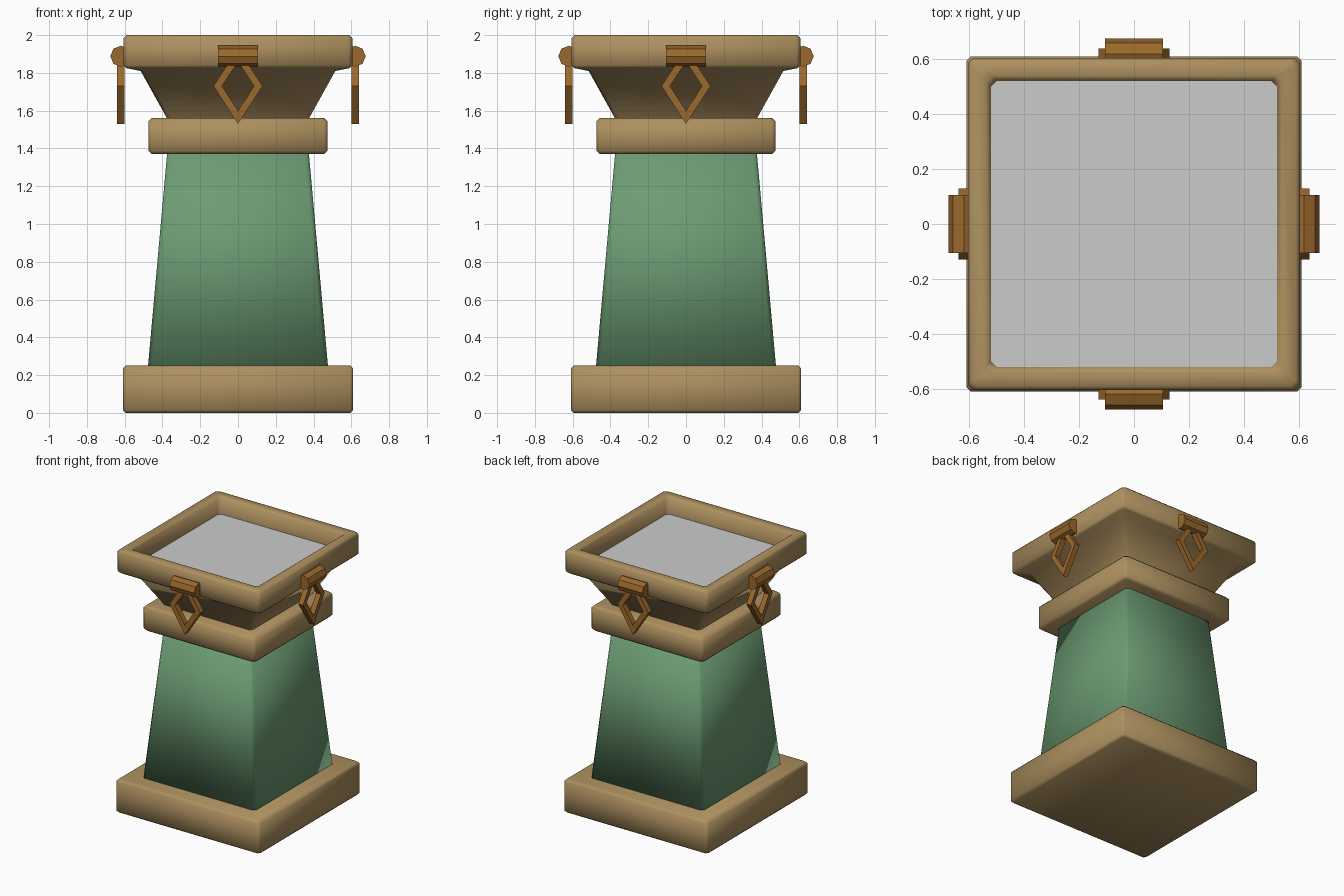
import bpy, bmesh
from math import pi, cos, sin
from mathutils import Matrix

if "Cube" in bpy.data.objects:
    bpy.data.objects.remove(bpy.data.objects["Cube"])


def material(name, rgb):
    m = bpy.data.materials.new(name)
    m.diffuse_color = (*rgb, 1)
    m.use_nodes = True
    m.node_tree.nodes["Principled BSDF"].inputs["Base Color"].default_value = m.diffuse_color
    return m


TAN = material("tan_stone", (0.42, 0.28, 0.115))
GREEN = material("green_stone", (0.15, 0.33, 0.17))
BRONZE = material("bronze", (0.33, 0.14, 0.025))


def finish(name, bm, mat, smooth=False):
    bmesh.ops.recalc_face_normals(bm, faces=bm.faces)
    me = bpy.data.meshes.new(name)
    bm.to_mesh(me)
    bm.free()
    if mat:
        me.materials.append(mat)
    for p in me.polygons:
        p.use_smooth = smooth
    ob = bpy.data.objects.new(name, me)
    bpy.context.collection.objects.link(ob)
    return ob


def square_ring(bm, h, z, c):
    """Square of half-width h with corners chamfered by c."""
    pts = [(h, -h + c), (h, h - c), (h - c, h), (-h + c, h),
           (-h, h - c), (-h, -h + c), (-h + c, -h), (h - c, -h)]
    return [bm.verts.new((x, y, z)) for x, y in pts]


def loft(name, profile, mat, chamfer=0.02, caps=True):
    """Stack chamfered squares given as (half-width, height)."""
    bm = bmesh.new()
    rings = [square_ring(bm, h, z, chamfer) for h, z in profile]
    for a, b in zip(rings, rings[1:]):
        for i in range(8):
            j = (i + 1) % 8
            bm.faces.new((a[i], a[j], b[j], b[i]))
    if caps:
        bm.faces.new(rings[0][::-1])
        bm.faces.new(rings[-1])
    return finish(name, bm, mat, True)


def slab(name, h, z0, z1, mat, b):
    return loft(name, [(h - b, z0), (h, z0 + b), (h, z1 - b), (h - b, z1)], mat, b)


# Plinth, tapered column and collar
slab("base_plinth", 0.61, 0.0, 0.25, TAN, 0.015)
loft("column", [(0.477, 0.24), (0.373, 1.40)], GREEN, 0.02)
slab("collar", 0.475, 1.37, 1.56, TAN, 0.018)

# Flared basin with raised rim
loft("basin", [(0.365, 1.54), (0.515, 1.81), (0.59, 1.825), (0.605, 1.84),
               (0.605, 1.985), (0.59, 2.0), (0.54, 2.0), (0.522, 1.985),
               (0.52, 1.86)], TAN, 0.02, caps=False)

# Grey surface inside the rim
bm = bmesh.new()
bm.faces.new(square_ring(bm, 0.522, 1.87, 0.02))
finish("basin_surface", bm, None)


# Octagonal pins and hanging diamond rings on the four sides
def pin(name, turn):
    bm = bmesh.new()
    bmesh.ops.create_cone(bm, cap_ends=True, segments=8, radius1=0.056,
                          radius2=0.056, depth=0.21)
    bm.transform(turn @ Matrix.Translation((0, -0.62, 1.888)) @ Matrix.Rotation(pi / 2, 4, 'Y'))
    finish(name, bm, BRONZE)


def diamond_ring(name, turn):
    bm = bmesh.new()
    corners = []
    for k in range(4):
        c, s = cos(k * pi / 2), sin(k * pi / 2)
        corners.append([bm.verts.new((c * w, y, 1.73 + s * h))
                        for w, h, y in ((0.13, 0.2, -0.64), (0.13, 0.2, -0.6),
                                        (0.085, 0.13, -0.6), (0.085, 0.13, -0.64))])
    for k in range(4):
        a, b = corners[k], corners[(k + 1) % 4]
        for i in range(4):
            j = (i + 1) % 4
            bm.faces.new((a[i], a[j], b[j], b[i]))
    bm.transform(turn)
    finish(name, bm, BRONZE)


for n, side in enumerate(("front", "right", "back", "left")):
    turn = Matrix.Rotation(n * pi / 2, 4, 'Z')
    pin(side + "_ring_pin", turn)
    diamond_ring(side + "_diamond_ring", turn)
